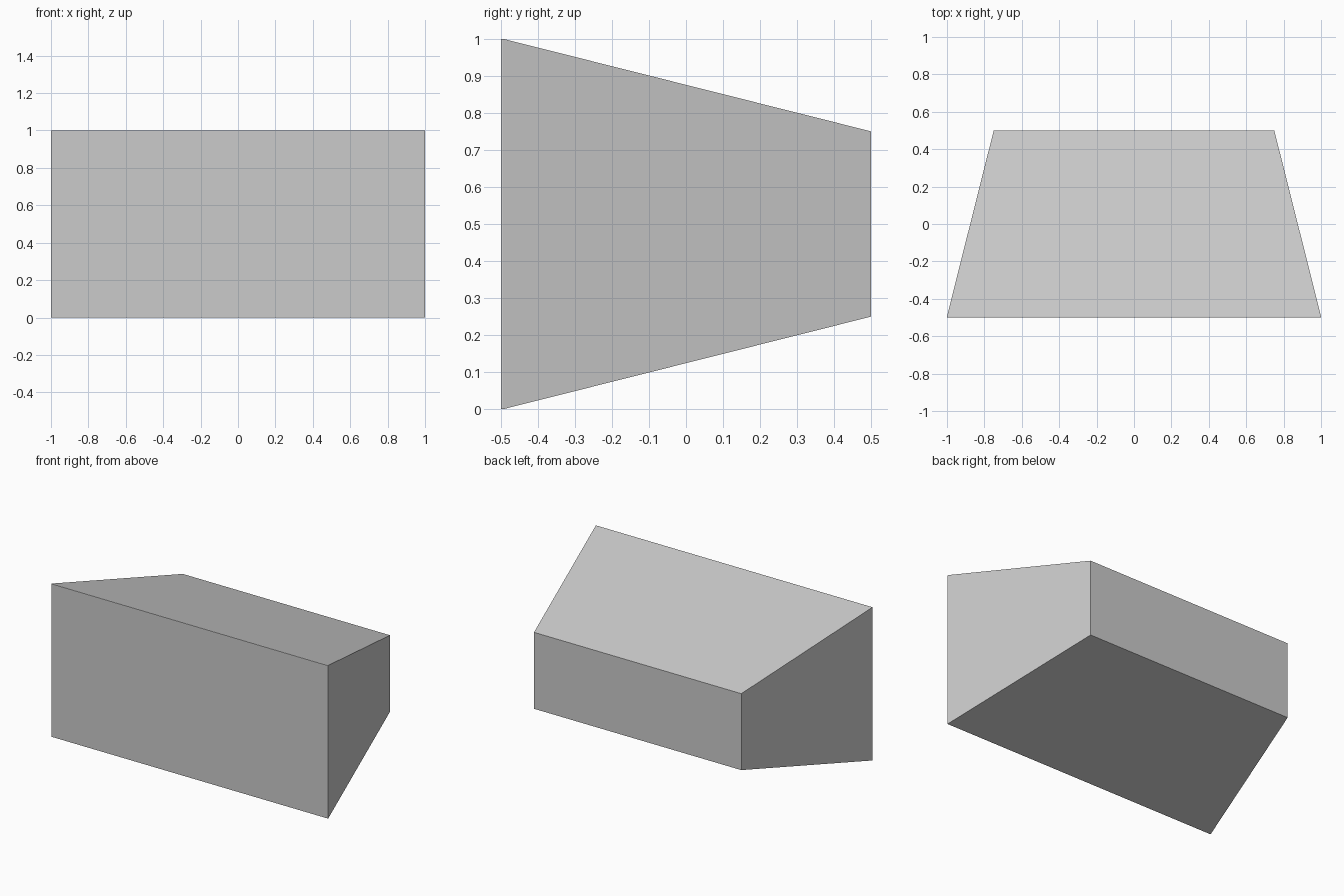
import bpy
import bmesh

if "Cube" in bpy.data.objects:
    bpy.data.objects.remove(bpy.data.objects["Cube"])


def tapered_block(name, y0, y1, front, back, zc=0.5):
    """Solid between two centred rectangles (width, height) at y0 and y1."""
    bm = bmesh.new()
    rings = []
    for y, (w, h) in ((y0, front), (y1, back)):
        rings.append([bm.verts.new((sx * w / 2, y, zc + sz * h / 2))
                      for sx, sz in ((-1, -1), (1, -1), (1, 1), (-1, 1))])
    a, b = rings
    bm.faces.new(a)
    bm.faces.new(b)
    for i in range(4):
        j = (i + 1) % 4
        bm.faces.new((a[i], a[j], b[j], b[i]))
    bmesh.ops.recalc_face_normals(bm, faces=bm.faces)
    mesh = bpy.data.meshes.new(name)
    bm.to_mesh(mesh)
    bm.free()
    obj = bpy.data.objects.new(name, mesh)
    bpy.context.collection.objects.link(obj)
    return obj


LIP = -0.494

# One body: thin straight front rim, then the taper to the back
body = tapered_block("tapered_body", LIP, 0.5, (2, 1), (1.5, 0.5))
bm = bmesh.new()
bm.from_mesh(body.data)
bm.faces.ensure_lookup_table()
front = min(bm.faces, key=lambda f: f.calc_center_median().y)
ext = bmesh.ops.extrude_discrete_faces(bm, faces=[front])
for v in ext["faces"][0].verts:
    v.co.y = -0.5
bm.to_mesh(body.data)
bm.free()
